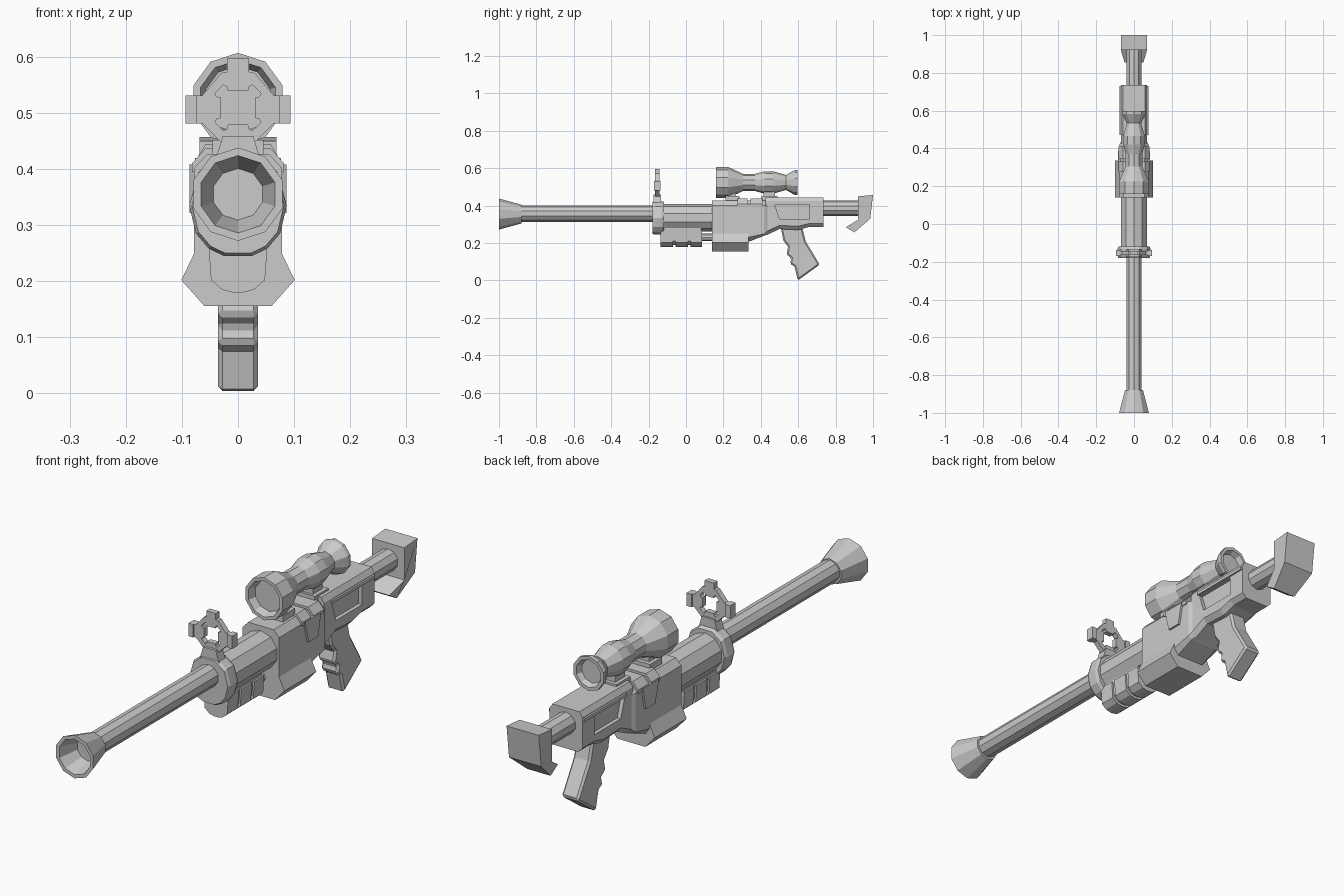
import bpy, bmesh, math


def finish(bm, name):
    bmesh.ops.recalc_face_normals(bm, faces=bm.faces)
    me = bpy.data.meshes.new(name)
    bm.to_mesh(me)
    bm.free()
    ob = bpy.data.objects.new(name, me)
    bpy.context.collection.objects.link(ob)
    return ob


def skin(name, rings):
    """Bridge rings of equal length and cap both ends."""
    bm = bmesh.new()
    loops = [[bm.verts.new(p) for p in r] for r in rings]
    n = len(loops[0])
    for a, b in zip(loops, loops[1:]):
        for i in range(n):
            j = (i + 1) % n
            bm.faces.new((a[i], a[j], b[j], b[i]))
    bm.faces.new(loops[0][::-1])
    bm.faces.new(loops[-1])
    return finish(bm, name)


def mirror(half):
    return half + [(-x, z) for x, z in reversed(half) if x > 0]


def loft(name, sections):
    """Sections across x, given as (y, half profile)."""
    return skin(name, [[(x, y, z) for x, z in mirror(h)] for y, h in sections])


def side_prism(name, pts, x0, x1):
    """Side profile (y, z) extruded across x."""
    return skin(name, [[(x, y, z) for y, z in pts] for x in (x0, x1)])


def lathe(name, profile, cz, sides=10):
    """Rings (y, radius) around an axis along y, with a corner on top."""
    ang = [math.pi / 2 + math.tau * i / sides for i in range(sides)]
    return skin(name, [[(r * math.cos(a), y, cz + r * math.sin(a)) for a in ang]
                       for y, r in profile])


def box(name, x, y0, y1, z0, z1):
    return side_prism(name, [(y0, z0), (y1, z0), (y1, z1), (y0, z1)], -x, x)


def cut(ob, cutter):
    m = ob.modifiers.new("cut", 'BOOLEAN')
    m.operation, m.solver, m.object = 'DIFFERENCE', 'EXACT', cutter
    cutter.hide_render = True
    cutter.hide_set(True)


def bevel(ob, w):
    m = ob.modifiers.new("bevel", 'BEVEL')
    m.width, m.segments, m.limit_method = w, 1, 'ANGLE'
    m.angle_limit = math.radians(50)


# barrel and flared hollow muzzle
lathe("barrel", [(-0.9, 0.043), (-0.12, 0.043)], 0.357)
lathe("muzzle", [(-0.92, 0.046), (-1, 0.069), (-1, 0.083), (-0.88, 0.05)], 0.355)

# handguard tube and front collar
lathe("handguard", [(-0.13, 0.073), (0.15, 0.073)], 0.336)
collar = [(0.03, 0.425), (0.07, 0.395), (0.087, 0.335), (0.075, 0.285),
          (0.052, 0.258), (0.025, 0.245)]
front = [(x * 0.94, 0.335 + (z - 0.335) * 0.94) for x, z in collar]
loft("front_collar", [(-0.18, front), (-0.168, collar), (-0.132, collar), (-0.118, front)])

# front sight: pedestal and cross-tabbed ring
loft("sight_pedestal", [(-0.175, [(0.027, 0.459), (0.042, 0.41)]),
                        (-0.135, [(0.027, 0.459), (0.042, 0.41)])])
plate = [(0.02, 0.597), (0.02, 0.573), (0.03, 0.571), (0.064, 0.531), (0.094, 0.531),
         (0.094, 0.481), (0.064, 0.481), (0.032, 0.449), (0.02, 0.445)]
sight = loft("front_sight", [(-0.165, plate), (-0.143, plate)])
q = [(0.018, 0.03), (0.02, 0.038), (0.026, 0.041), (0.041, 0.026), (0.038, 0.02), (0.03, 0.018)]
hole = [(x, 0.509 + z) for x, z in q] + [(x, 0.509 - z) for x, z in reversed(q)]
cut(sight, loft("sight_hole_cutter", [(-0.2, hole), (-0.1, hole)]))
for s in (-1, 1):
    side_prism("sight_tab", [(-0.17, 0.481), (-0.137, 0.481), (-0.137, 0.531), (-0.17, 0.531)],
               s * 0.073, s * 0.094)

# accessory rail under the handguard with raised ribs, and its rod
rail = [(0.053, 0.27), (0.048, 0.202), (0.028, 0.185), (0.008, 0.18)]
core = [(x * 0.88, z + 0.01) for x, z in rail]
loft("under_rail", [(-0.13, core), (0.08, core)])
for y0, y1 in ((-0.135, -0.07), (-0.055, 0.01), (0.025, 0.085)):
    loft("rail_rib", [(y0, rail), (y1, rail)])
lathe("rail_rod", [(0.07, 0.02), (0.16, 0.02)], 0.23, 8)

# receiver with flared lower half and sloping tail
upper = [(0.055, 0.427), (0.078, 0.402), (0.078, 0.25)]
body = loft("receiver", [(0.14, upper + [(0.101, 0.202), (0.06, 0.156)]),
                         (0.335, upper + [(0.101, 0.202), (0.06, 0.156)])])
loft("receiver_tail", [(0.33, upper + [(0.078, 0.23), (0.06, 0.205)]),
                       (0.42, upper + [(0.078, 0.25), (0.06, 0.24)]),
                       (0.435, [(0.05, 0.42), (0.07, 0.397), (0.07, 0.28),
                                (0.07, 0.265), (0.055, 0.25)])])
# strap over the receiver, with a tapered tab on each side
strap = [(0.058, 0.437), (0.082, 0.41), (0.082, 0.395), (0.04, 0.395)]
loft("receiver_strap", [(0.275, strap), (0.33, strap)])
loft("receiver_strap_rear", [(0.345, strap), (0.41, strap)])
tab = [(0.288, 0.408), (0.386, 0.408), (0.368, 0.322), (0.31, 0.322)]
for s in (-1, 1):
    side_prism("receiver_side_tab", tab, s * 0.07, s * 0.086)

# rear body with side recesses
top = [(0.058, 0.444), (0.07, 0.425)]
rear = loft("rear_body", [(0.425, top + [(0.07, 0.26), (0.052, 0.24)]),
                          (0.5, top + [(0.07, 0.295), (0.052, 0.275)]),
                          (0.6, top + [(0.07, 0.29), (0.052, 0.27)]),
                          (0.66, top + [(0.07, 0.305), (0.052, 0.287)]),
                          (0.735, top + [(0.07, 0.305), (0.052, 0.287)])])
recess = [(0.475, 0.405), (0.66, 0.405), (0.66, 0.33), (0.5, 0.33)]
for s in (-1, 1):
    cut(rear, side_prism("recess_cutter", recess, s * 0.055, s * 0.12))
    side_prism("recess_rib", [(0.47, 0.42), (0.73, 0.42), (0.73, 0.408), (0.47, 0.408)],
               s * 0.06, s * 0.077)

# grip with finger notches
grip = side_prism("grip", [(0.505, 0.29), (0.62, 0.29), (0.64, 0.21), (0.715, 0.085),
                           (0.598, 0.0), (0.58, 0.075), (0.556, 0.09), (0.563, 0.12),
                           (0.537, 0.14), (0.546, 0.18), (0.52, 0.215)], -0.036, 0.036)
bevel(grip, 0.008)

# stock tube and hooked shoulder pad
lathe("stock_tube", [(0.72, 0.042), (0.95, 0.042)], 0.386)
pad = [(0.92, 0.45, 0.069), (1.0, 0.457, 0.069), (0.985, 0.33, 0.069),
       (0.90, 0.257, 0.05), (0.855, 0.285, 0.05), (0.92, 0.325, 0.069)]
skin("shoulder_pad", [[(s * w, y, z) for y, z, w in pad] for s in (-1, 1)])

# scope with recessed lenses at both ends
lathe("scope", [(0.19, 0.06), (0.16, 0.07), (0.16, 0.083), (0.225, 0.083), (0.305, 0.046),
                (0.37, 0.046), (0.42, 0.06), (0.465, 0.06), (0.535, 0.04), (0.582, 0.067),
                (0.597, 0.067), (0.597, 0.054), (0.575, 0.045)], 0.524)
box("scope_mount_front", 0.03, 0.222, 0.268, 0.42, 0.5)
box("scope_mount_rear", 0.03, 0.415, 0.475, 0.42, 0.49)
for y0, y1 in ((0.21, 0.285), (0.405, 0.49)):
    box("scope_mount_foot", 0.045, y0, y1, 0.42, 0.452)
